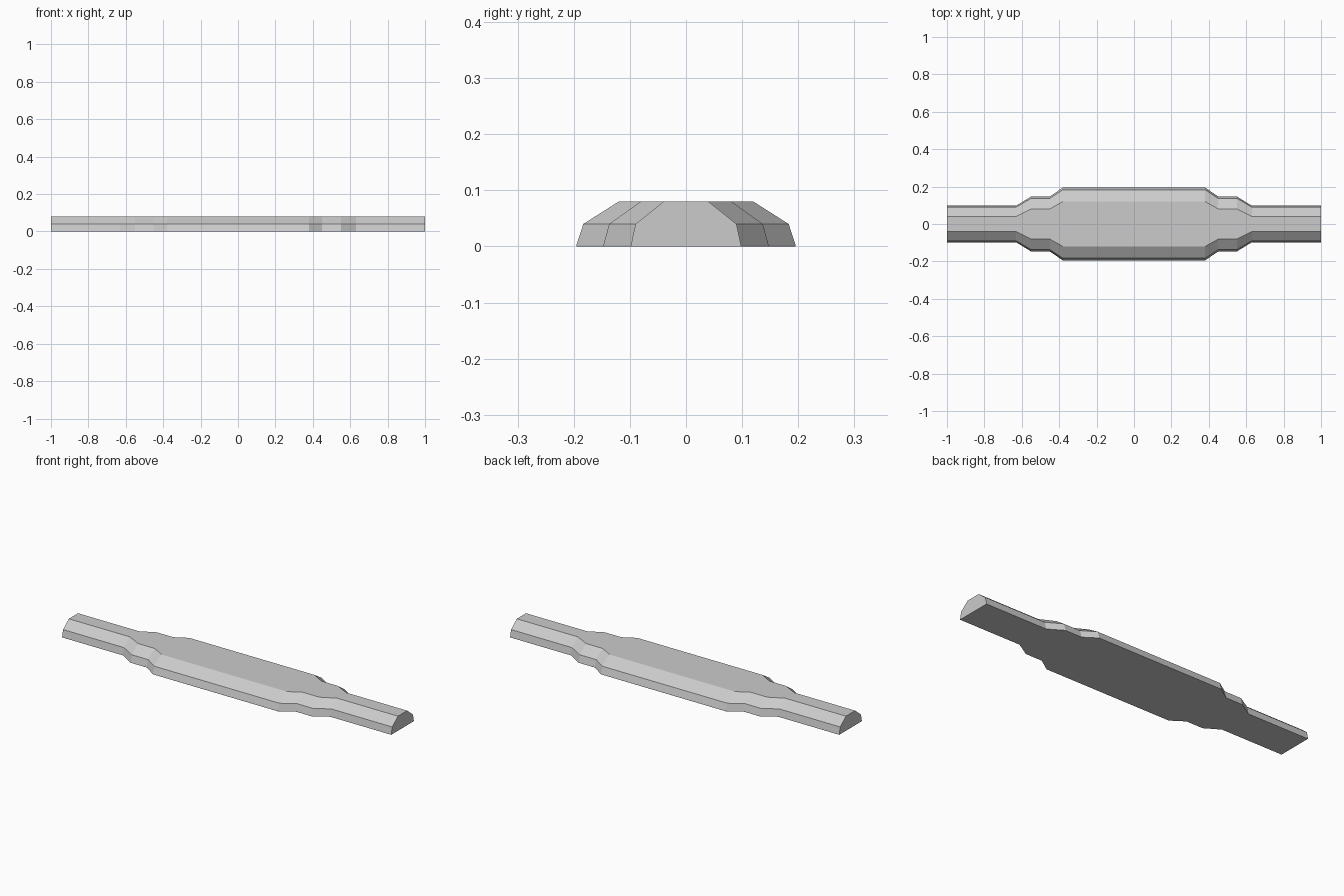
import bpy, bmesh

if "Cube" in bpy.data.objects:
    bpy.data.objects.remove(bpy.data.objects["Cube"])

# Half cross-sections as (half width, height), bottom to top
narrow = [(0.098, 0), (0.098, 0.003), (0.090, 0.04), (0.040, 0.08)]
middle = [(0.147, 0), (0.147, 0.003), (0.137, 0.04), (0.081, 0.08)]
wide = [(0.195, 0), (0.195, 0.003), (0.183, 0.04), (0.120, 0.08)]

# Stations along the right half, mirrored to the left
half = [(0.38, wide), (0.45, middle), (0.55, middle), (0.63, narrow), (1.0, narrow)]
stations = [(-x, p) for x, p in reversed(half)] + half

bm = bmesh.new()
rings = []
for x, profile in stations:
    outline = [(w, z) for w, z in profile] + [(-w, z) for w, z in reversed(profile)]
    rings.append([bm.verts.new((x, y, z)) for y, z in outline])

# Skin between neighbouring sections
for a, b in zip(rings, rings[1:]):
    n = len(a)
    for i in range(n):
        j = (i + 1) % n
        bm.faces.new((a[i], a[j], b[j], b[i]))

# End caps
bm.faces.new(rings[0])
bm.faces.new(rings[-1])
bmesh.ops.recalc_face_normals(bm, faces=bm.faces)

mesh = bpy.data.meshes.new("stepped_bar")
bm.to_mesh(mesh)
bm.free()
bpy.context.collection.objects.link(bpy.data.objects.new("stepped_bar", mesh))
